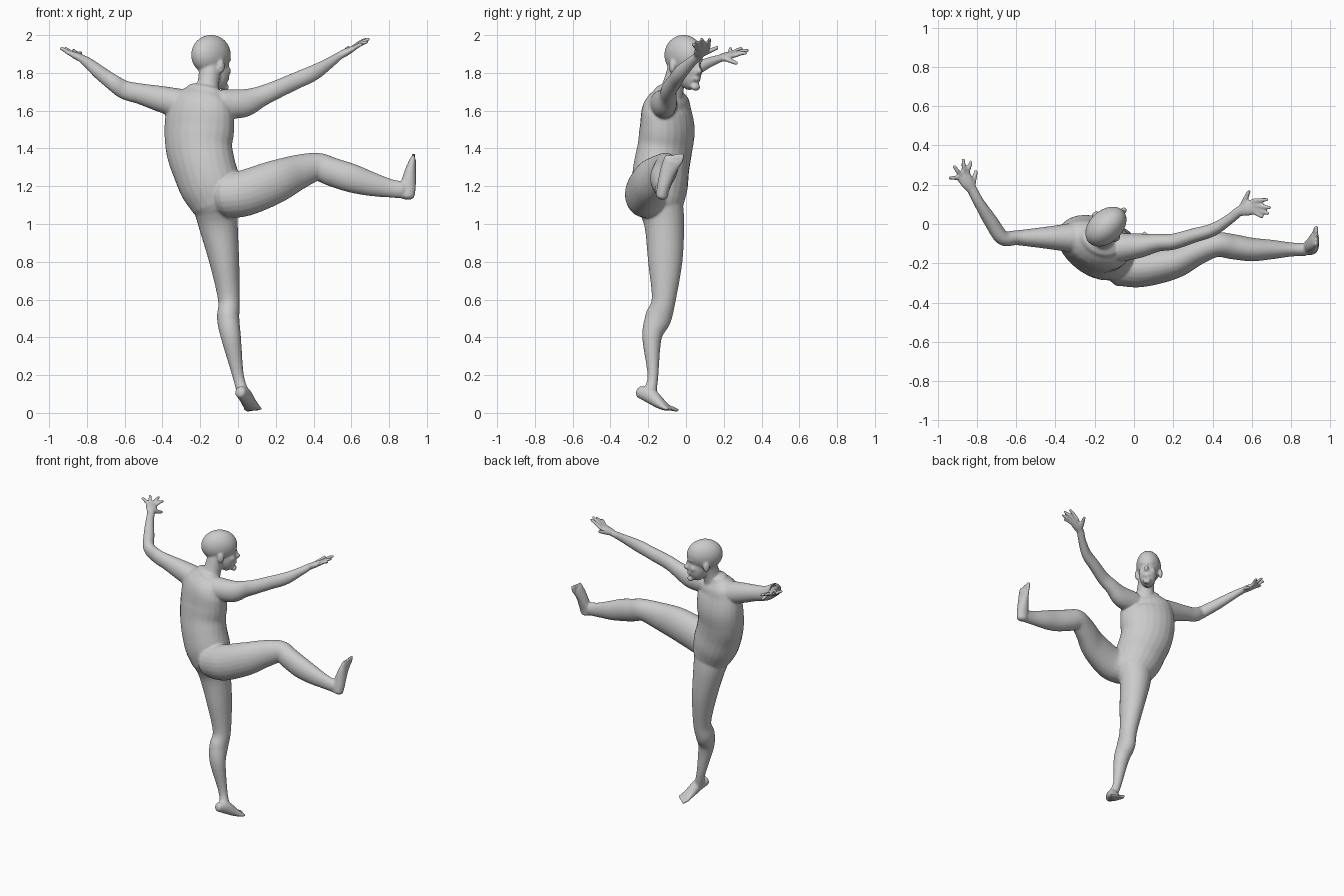
import bpy, bmesh, math
from mathutils import Vector, Matrix

cube = bpy.data.objects.get("Cube")
if cube:
    bpy.data.objects.remove(cube)

SIDES = 24
STEPS = 6
UP = Vector((0, 0, 1))
bm = bmesh.new()


def catmull(p, q, r, s, t):
    """Smooth point between q and r."""
    return 0.5 * (2 * q + (r - p) * t + (2 * p - 5 * q + 4 * r - s) * t * t
                  + (3 * q - p - 3 * r + s) * t ** 3)


def loft(rows, axis):
    """Closed rounded tube. Row: x, y, z, radius along axis, radius across."""
    rows = [Vector(r) for r in rows]
    padded = [2 * rows[0] - rows[1]] + rows + [2 * rows[-1] - rows[-2]]
    path = []
    for i in range(len(rows) - 1):
        for k in range(STEPS):
            path.append(catmull(*padded[i:i + 4], k / STEPS))
    path.append(rows[-1])

    centres = [Vector(p[:3]) for p in path]
    rings = []
    for i, p in enumerate(path):
        ahead = centres[min(i + 1, len(path) - 1)]
        tangent = (ahead - centres[max(i - 1, 0)]).normalized()
        a = (axis - tangent * axis.dot(tangent)).normalized()
        rings.append((centres[i], tangent, a, tangent.cross(a), p[3], p[4]))

    # Rounded ends
    def cap(ring, sign):
        c, t, a, b, ra, rb = ring
        out = []
        for angle in (30, 60, 80):
            w = math.radians(angle)
            shift = t * sign * min(ra, rb) * 0.6 * math.sin(w)
            out.append((c + shift, t, a, b, ra * math.cos(w), rb * math.cos(w)))
        return out

    rings = cap(rings[0], -1)[::-1] + rings + cap(rings[-1], 1)
    loops = []
    for c, t, a, b, ra, rb in rings:
        loop = []
        for j in range(SIDES):
            w = math.tau * j / SIDES
            loop.append(bm.verts.new(c + a * ra * math.cos(w) + b * rb * math.sin(w)))
        loops.append(loop)
    for lower, upper in zip(loops, loops[1:]):
        for j in range(SIDES):
            n = (j + 1) % SIDES
            bm.faces.new((lower[j], lower[n], upper[n], upper[j]))
    bm.faces.new(loops[0][::-1])
    bm.faces.new(loops[-1])


def digit(start, end, radius, lift=0.0):
    """Finger or toe, slightly arched."""
    start, end = Vector(start), Vector(end)
    middle = (start + end) / 2 + UP * lift
    loft([(*start, radius, radius), (*middle, radius * 0.95, radius * 0.95),
          (*end, radius * 0.75, radius * 0.75)], Vector((0.3, 0.2, 1)))


def hand(wrist, knuckles, side, tips, thumb):
    wrist, knuckles = Vector(wrist), Vector(knuckles)
    side = Vector(side).normalized()
    middle = wrist.lerp(knuckles, 0.5)
    loft([(*wrist, 0.026, 0.02), (*middle, 0.036, 0.02),
          (*knuckles, 0.04, 0.014)], side)
    for i, tip in enumerate(tips):
        base = knuckles + side * (0.03 - 0.02 * i)
        digit(base, tip, 0.0125, 0.004)
    digit(wrist.lerp(knuckles, 0.25) + side * 0.02, thumb, 0.014)


def foot(rows, side, forward):
    """Lofted foot with five toes fanned along its front edge."""
    side, forward = Vector(side).normalized(), Vector(forward)
    loft(rows, side)
    x, y, z, wide, thick = rows[-1]
    for i in range(5):
        start = Vector((x, y, z)) + side * wide * (0.8 - 0.4 * i)
        digit(start, start + forward * (1 - 0.12 * i), 0.013 - 0.001 * i)


# Torso
loft([(-.11, -.145, 1.11, .14, .13),
      (-.145, -.14, 1.2, .165, .145),
      (-.18, -.13, 1.3, .172, .143),
      (-.205, -.112, 1.4, .182, .138),
      (-.205, -.1, 1.5, .192, .137),
      (-.2, -.105, 1.6, .185, .12),
      (-.185, -.1, 1.66, .16, .1),
      (-.175, -.095, 1.7, .11, .07)], Vector((-.92, .39, 0)))

# Neck
loft([(-.17, -.09, 1.66, .075, .07),
      (-.158, -.065, 1.74, .058, .058),
      (-.145, -.035, 1.84, .058, .058)], Vector((.67, -.74, 0)))

# Head, with its own facing direction
facing = Vector((.74, .67, 0)).normalized()
across = Vector((.67, -.74, 0)).normalized()
head_centre = Vector((-.143, -.013, 1.85))


def head_blob(ahead, aside, height, size):
    centre = head_centre + facing * ahead + across * aside + UP * height
    turn = Matrix((facing, across, UP)).transposed().to_4x4()
    matrix = Matrix.Translation(centre) @ turn @ Matrix.Diagonal((*size, 1))
    bmesh.ops.create_uvsphere(bm, u_segments=32, v_segments=20, radius=1, matrix=matrix)


head_blob(0, 0, .045, (.12, .084, .106))         # cranium
head_blob(.048, 0, -.045, (.066, .06, .096))     # jaw
head_blob(.095, 0, -.125, (.022, .028, .02))     # chin
head_blob(.095, 0, .02, (.022, .05, .016))       # brow
head_blob(.118, 0, -.04, (.022, .016, .02))      # nose tip
head_blob(.108, 0, -.015, (.016, .011, .036))    # nose bridge
head_blob(.104, 0, -.083, (.015, .026, .013))    # lips
for s in (-1, 1):
    head_blob(.0, s * .082, -.015, (.022, .014, .036))    # ears
    head_blob(.08, s * .034, -.04, (.022, .024, .024))    # cheeks

# Bent arm and hand
loft([(-.32, -.07, 1.64, .078, .075),
      (-.42, -.07, 1.665, .068, .06),
      (-.52, -.07, 1.69, .055, .047),
      (-.6, -.07, 1.71, .05, .038),
      (-.67, -.07, 1.755, .043, .038),
      (-.73, .015, 1.8, .038, .036),
      (-.79, .11, 1.85, .029, .028),
      (-.825, .175, 1.875, .021, .026)], UP)
hand((-.825, .175, 1.875), (-.873, .25, 1.9), (.84, .5, -.2),
     [(-.83, .32, 1.905), (-.87, .33, 1.92), (-.917, .295, 1.93), (-.94, .235, 1.93)],
     (-.805, .27, 1.85))

# Straight arm and hand
loft([(-.08, -.12, 1.635, .078, .075),
      (.03, -.11, 1.64, .075, .062),
      (.12, -.095, 1.675, .056, .046),
      (.2, -.09, 1.71, .049, .041),
      (.3, -.06, 1.755, .045, .037),
      (.4, -.03, 1.8, .042, .033),
      (.48, .02, 1.85, .03, .027),
      (.535, .065, 1.89, .021, .026)], UP)
hand((.535, .065, 1.89), (.61, .088, 1.93), (-.2, .95, 0),
     [(.68, .125, 1.98), (.695, .083, 1.98), (.685, .053, 1.965), (.655, .035, 1.95)],
     (.587, .168, 1.935))

# Standing leg and foot
loft([(-.12, -.14, 1.12, .125, .125),
      (-.105, -.115, 1, .105, .106),
      (-.072, -.11, .8, .079, .091),
      (-.048, -.118, .6, .058, .064),
      (-.052, -.148, .5, .059, .07),
      (-.037, -.18, .4, .053, .052),
      (0, -.175, .2, .031, .029),
      (.025, -.19, .11, .032, .035)], Vector((1, 0, 0)))
foot([(.012, -.245, .11, .03, .032),
      (.035, -.195, .095, .035, .042),
      (.06, -.14, .052, .042, .03),
      (.077, -.1, .026, .05, .017)], (-.9, .35, 0), (.016, .042, -.012))

# Raised leg and foot
loft([(-.06, -.2, 1.15, .12, .12),
      (.04, -.222, 1.165, .122, .1),
      (.2, -.195, 1.225, .114, .085),
      (.32, -.14, 1.275, .093, .07),
      (.42, -.105, 1.302, .075, .063),
      (.5, -.115, 1.275, .076, .064),
      (.6, -.13, 1.243, .076, .06),
      (.7, -.13, 1.213, .065, .05),
      (.8, -.13, 1.19, .05, .036),
      (.87, -.13, 1.18, .045, .034)], UP)
foot([(.895, -.128, 1.148, .032, .04),
      (.9, -.118, 1.2, .035, .042),
      (.913, -.095, 1.28, .043, .03),
      (.925, -.07, 1.335, .05, .018)], (0, 1, -.2), (.006, .014, .042))

# Fuse all parts into one smooth skin
bmesh.ops.recalc_face_normals(bm, faces=bm.faces[:])
mesh = bpy.data.meshes.new("body")
bm.to_mesh(mesh)
bm.free()
body = bpy.data.objects.new("body", mesh)
bpy.context.collection.objects.link(body)
remesh = body.modifiers.new("fuse", 'REMESH')
remesh.mode = 'VOXEL'
remesh.voxel_size = 0.0065
remesh.use_smooth_shade = True
smooth = body.modifiers.new("soften", 'SMOOTH')
smooth.factor = 0.5
smooth.iterations = 8

bpy.ops.object.select_all(action='DESELECT')
body.select_set(True)
bpy.context.view_layer.objects.active = body
for modifier in ("fuse", "soften"):
    bpy.ops.object.modifier_apply(modifier=modifier)
bpy.ops.object.shade_smooth()

# Plain grey skin
grey = bpy.data.materials.new("plain grey")
grey.use_nodes = True
colour = (0.6, 0.6, 0.6, 1)
grey.diffuse_color = colour
grey.node_tree.nodes["Principled BSDF"].inputs["Base Color"].default_value = colour
body.data.materials.clear()
body.data.materials.append(grey)
